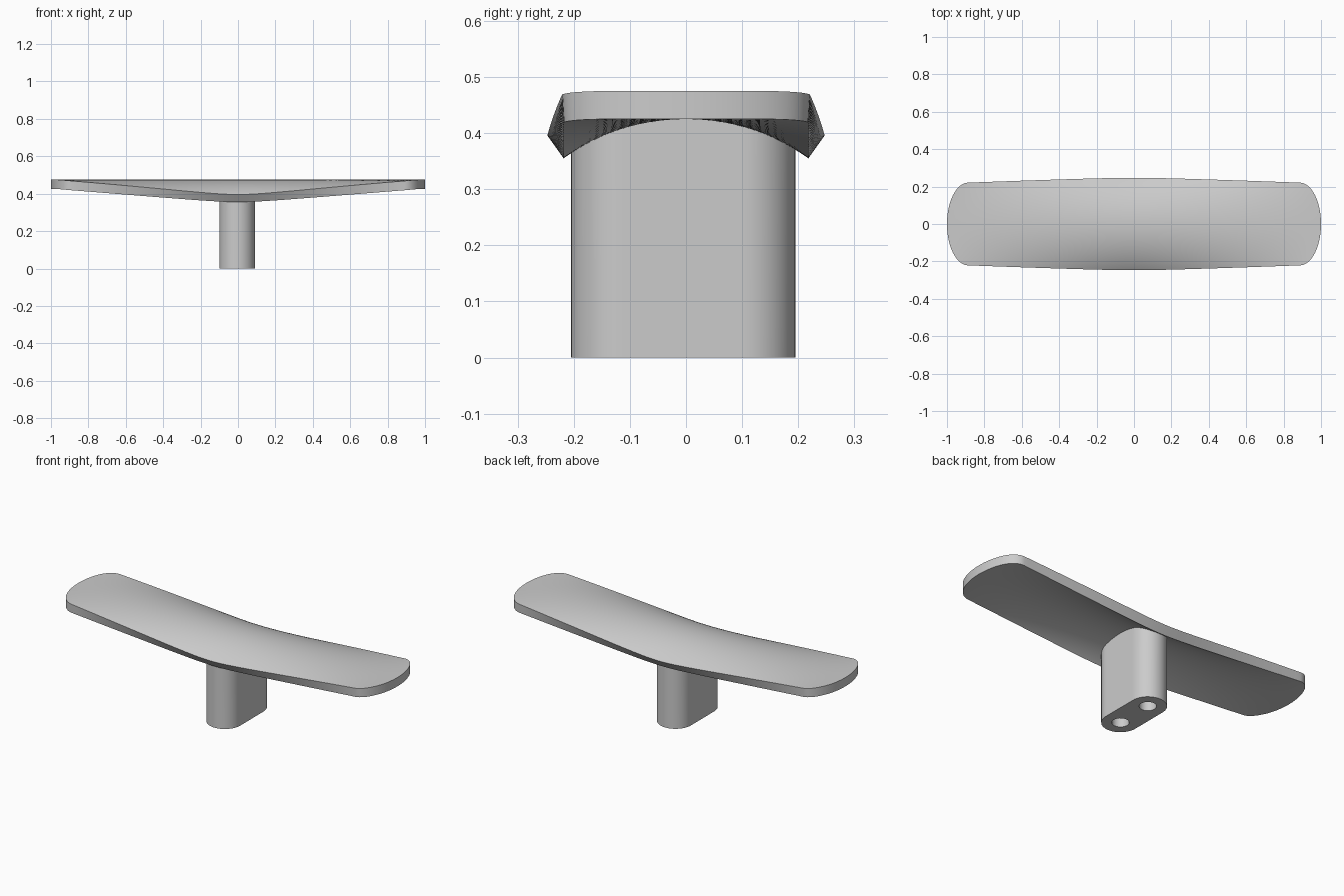
import bpy, bmesh, math
from math import sin, cos, pi, sqrt

cube = bpy.data.objects.get("Cube")
if cube:
    bpy.data.objects.remove(cube)

grey = bpy.data.materials.new("plain_grey")
grey.use_nodes = True
grey.diffuse_color = (0.6, 0.6, 0.6, 1)
grey.node_tree.nodes["Principled BSDF"].inputs["Base Color"].default_value = (0.6, 0.6, 0.6, 1)

HALF_WIDTH, THICK, CROWN = 0.218, 0.05, 0.425
HOLE_RADIUS, HOLE_DEPTH = 0.043, 0.25


def make_object(name, bm):
    bmesh.ops.recalc_face_normals(bm, faces=bm.faces[:])
    mesh = bpy.data.meshes.new(name)
    bm.to_mesh(mesh)
    bm.free()
    mesh.materials.append(grey)
    obj = bpy.data.objects.new(name, mesh)
    bpy.context.collection.objects.link(obj)
    bpy.ops.object.select_all(action="DESELECT")
    bpy.context.view_layer.objects.active = obj
    obj.select_set(True)
    bpy.ops.object.shade_smooth_by_angle(angle=math.radians(35))
    return obj


def surface(x, y, offset=0.0):
    """Point on the arched plate, pushed outward along the arch radius."""
    soft = 0.12
    reach = lambda t: sqrt(t * t + soft * soft) - soft
    droop = 0.07 * max(0.005, 1 - reach(x) / reach(0.97))
    radius = (HALF_WIDTH ** 2 + droop ** 2) / (2 * droop)
    rise = sqrt(radius ** 2 - y ** 2)
    scale = (radius + offset) / radius
    return x, y * scale, CROWN - radius + rise * scale


# Plate: lofted arch that flattens toward rounded ends
bm = bmesh.new()
NU, NV = 64, 32
layers = []
for offset in (0, THICK):
    grid = []
    for i in range(NU + 1):
        row = []
        for j in range(NV + 1):
            v = sin(pi * (j / NV - 0.5))
            length = 0.89 + 0.11 * sqrt(max(0, 1 - v * v))
            x = (2 * i / NU - 1) * length
            row.append(bm.verts.new(surface(x, v * HALF_WIDTH, offset)))
        grid.append(row)
    for i in range(NU):
        for j in range(NV):
            bm.faces.new((grid[i][j], grid[i + 1][j], grid[i + 1][j + 1], grid[i][j + 1]))
    layers.append(grid)
low, high = layers
rims = []
for g in (low, high):
    rims.append([r[0] for r in g] + g[-1][1:] + [r[-1] for r in g[-2::-1]] + g[0][-2:0:-1])
for k in range(len(rims[0])):
    n = (k + 1) % len(rims[0])
    bm.faces.new((rims[0][k], rims[0][n], rims[1][n], rims[1][k]))
make_object("handle_plate", bm)


# Stem: rounded column with two screw holes in its base
def ring(bm, points):
    verts = [bm.verts.new(p) for p in points]
    edges = [bm.edges.new((verts[k - 1], verts[k])) for k in range(len(verts))]
    return verts, edges


def bridge(bm, a, b):
    for k in range(len(a)):
        bm.faces.new((a[k - 1], a[k], b[k], b[k - 1]))


RADIUS, REACH, SHIFT, STEPS = 0.095, 0.105, -0.005, 24
outline = []
for side in (1, -1):
    for k in range(STEPS + 1):
        a = pi * k / STEPS
        outline.append((side * RADIUS * cos(a), side * (REACH + RADIUS * sin(a))))
    for k in range(1, 12):
        outline.append((-side * RADIUS, side * REACH * (1 - k / 6)) if k < 12 else None)
outline = [(x + SHIFT, y + SHIFT) for x, y in outline]

bm = bmesh.new()
base, base_edges = ring(bm, [(x, y, 0) for x, y in outline])
top, _ = ring(bm, [(x, y, surface(x, y)[2] + 0.015) for x, y in outline])
bridge(bm, base, top)
bm.faces.new(top)
for side in (1, -1):
    circle = [(SHIFT + HOLE_RADIUS * cos(2 * pi * k / 32),
               SHIFT + side * REACH + HOLE_RADIUS * sin(2 * pi * k / 32)) for k in range(32)]
    mouth, mouth_edges = ring(bm, [(x, y, 0) for x, y in circle])
    bottom, _ = ring(bm, [(x, y, HOLE_DEPTH) for x, y in circle])
    bridge(bm, mouth, bottom)
    bm.faces.new(bottom)
    base_edges += mouth_edges
bmesh.ops.triangle_fill(bm, edges=base_edges, use_beauty=True, normal=(0, 0, -1))
make_object("mounting_stem", bm)
